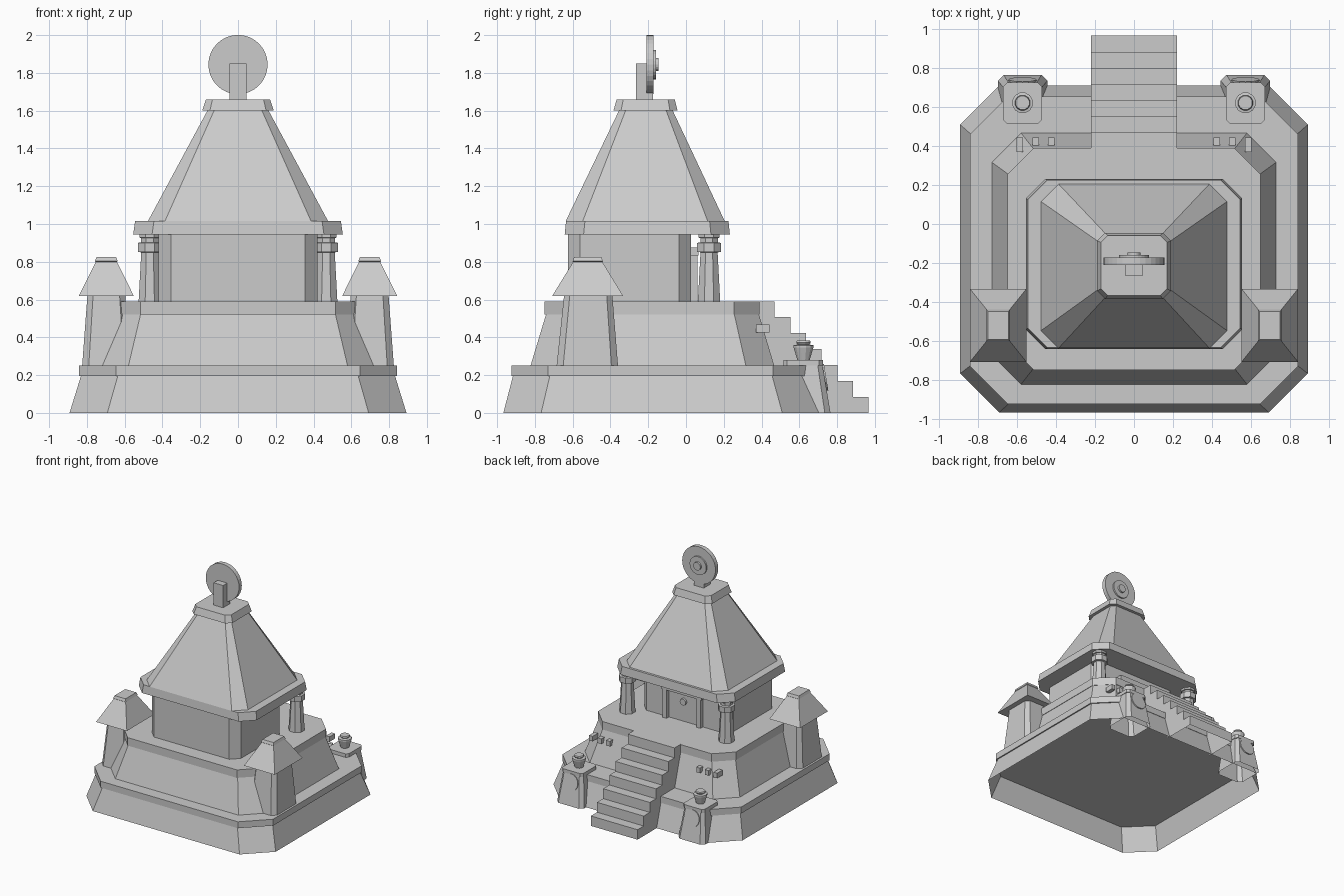
import bpy, bmesh, math
from mathutils import Matrix

cube = bpy.data.objects.get("Cube")
if cube:
    bpy.data.objects.remove(cube, do_unlink=True)

stone = bpy.data.materials.new("grey_stone")
stone.use_nodes = True
stone.diffuse_color = (0.6, 0.6, 0.6, 1)
stone.node_tree.nodes["Principled BSDF"].inputs["Base Color"].default_value = (0.6, 0.6, 0.6, 1)


def make(name, bm):
    bmesh.ops.recalc_face_normals(bm, faces=bm.faces)
    mesh = bpy.data.meshes.new(name)
    bm.to_mesh(mesh)
    bm.free()
    mesh.materials.append(stone)
    obj = bpy.data.objects.new(name, mesh)
    bpy.context.collection.objects.link(obj)
    return obj


def loft(name, levels, bottom=True, top=True):
    """Skin closed rings of points, with optional end caps."""
    bm = bmesh.new()
    rings = [[bm.verts.new(p) for p in level] for level in levels]
    n = len(rings[0])
    for low, high in zip(rings, rings[1:]):
        for i in range(n):
            j = (i + 1) % n
            bm.faces.new((low[i], low[j], high[j], high[i]))
    if bottom:
        bm.faces.new(rings[0][::-1])
    if top:
        bm.faces.new(rings[-1])
    return make(name, bm)


def outline(x0, x1, y0, y1, c):
    """Rectangle with corners cut off by c."""
    if c == 0:
        return [(x0, y0), (x1, y0), (x1, y1), (x0, y1)]
    return [(x0 + c, y0), (x1 - c, y0), (x1, y0 + c), (x1, y1 - c),
            (x1 - c, y1), (x0 + c, y1), (x0, y1 - c), (x0, y0 + c)]


def stack(name, *levels, **caps):
    """Loft through levels of (z, x centre, half width, y min, y max, corner cut)."""
    return loft(name, [[(x, y, z) for x, y in outline(cx - hx, cx + hx, y0, y1, c)]
                       for z, cx, hx, y0, y1, c in levels], **caps)


def shell(name, *levels):
    """Stack without caps, for parts closed by their neighbours."""
    return stack(name, *levels, bottom=False, top=False)


def box(name, x, y0, y1, z0, z1, half):
    return stack(name, (z0, x, half, y0, y1, 0), (z1, x, half, y0, y1, 0))


def lathe(name, x, y, profile, sides, **caps):
    """Turned part from a profile of (radius, z)."""
    angles = [math.tau * (i + .5) / sides for i in range(sides)]
    return loft(name, [[(x + r * math.cos(a), y + r * math.sin(a), z) for a in angles]
                       for r, z in profile], **caps)


def disc(name, x, y0, y1, z, radius, sides, tilt=0):
    """Round plate facing along y."""
    bm = bmesh.new()
    place = Matrix.Translation((x, (y0 + y1) / 2, z)) @ Matrix.Rotation(math.pi / 2 + tilt, 4, 'X')
    bmesh.ops.create_cone(bm, cap_ends=True, segments=sides, radius1=radius,
                          radius2=radius, depth=y1 - y0, matrix=place)
    return make(name, bm)


# Terraced base, hollow underneath
shell("lower_terrace", (0, 0, .892, -.967, .71, .2), (.2, 0, .83, -.915, .65, .195))
stack("lower_terrace_rim", (.195, 0, .842, -.925, .655, .195), (.25, 0, .842, -.925, .655, .195))
shell("upper_terrace", (.25, 0, .73, -.823, .467, .15), (.525, 0, .645, -.74, .385, .13))
stack("upper_terrace_rim", (.522, 0, .65, -.75, .39, .135), (.59, 0, .65, -.75, .39, .135))

# Shrine room and roof
shell("shrine_walls", (.59, 0, .42, -.625, .027, .065), (.945, 0, .42, -.625, .027, .065))
stack("eave", (.945, 0, .555, -.642, .232, .1), (1.015, 0, .545, -.635, .225, .1))
shell("roof", (1.015, 0, .477, -.637, .205, .09), (1.6, 0, .162, -.355, -.07, .035))
stack("roof_cap", (1.6, 0, .189, -.384, -.045, .04), (1.66, 0, .17, -.367, -.06, .035))

# Doorway
for side in (-1, 1):
    box("door_post", side * .16, .02, .06, .59, .835, .018)
box("door_lintel", 0, .02, .065, .833, .875, .19)
disc("door_medallion", 0, .02, .045, .76, .028, 12)

# Wheel finial
box("finial_post", 0, -.265, -.175, 1.66, 1.85, .045)
disc("finial_wheel", 0, -.21, -.173, 1.844, .157, 32)
disc("finial_ring", 0, -.18, -.16, 1.844, .078, 24)
disc("finial_hub", 0, -.165, -.145, 1.844, .034, 16)

# Stairs as a stepped shell, open below and against the terraces
steps, rise, run = 7, .591 / 7, .083
profile = [(.37, .591), (.45, .25), (.64, .25), (.68, 0)]
for i in range(steps):
    y = .967 - i * run
    profile += [(y, i * rise), (y, (i + 1) * rise)]
bm = bmesh.new()
left, right = ([bm.verts.new((x, y, z)) for y, z in profile] for x in (.22, -.22))
bm.faces.new(left)
bm.faces.new(right[::-1])
for i in range(4, len(profile)):
    j = (i + 1) % len(profile)
    bm.faces.new((left[i], right[i], right[j], left[j]))
make("stairs", bm)

# Paired parts on both sides
for side in (-1, 1):
    # Porch columns
    lathe("porch_column", side * .467, .122,
          [(.064, .59), (.049, .85), (.068, .852), (.068, .9), (.05, .903),
           (.05, .925), (.06, .928), (.06, .945)], 8, bottom=False, top=False)
    # Corner turrets
    x = side * .697
    shell("turret", (.25, x, .128, -.685, -.36, .035), (.625, x, .1, -.645, -.39, .03))
    stack("turret_roof", (.62, x, .145, -.708, -.333, 0), (.8, x, .056, -.597, -.443, 0),
          (.803, x, .06, -.6, -.44, 0), (.825, x, .052, -.592, -.448, 0))
    # Stair piers with medallion and urn
    x = side * .572
    shell("pier", (0, x, .127, .5, .765, .03), (.255, x, .095, .52, .722, .025))
    stack("pier_cap", (.25, x, .1, .515, .725, .02), (.28, x, .1, .515, .725, .02))
    disc("pier_medallion", x, .722, .742, .187, .071, 16, math.radians(9.6))
    lathe("urn", x, .622, [(.034, .28), (.054, .345), (.054, .358), (.032, .362),
                           (.04, .372), (.036, .382)], 12, bottom=False)
    # Small blocks on the slope
    for x in (.425, .505, .587):
        box("slope_block", side * x, .37, .443, .425, .468, .017)
